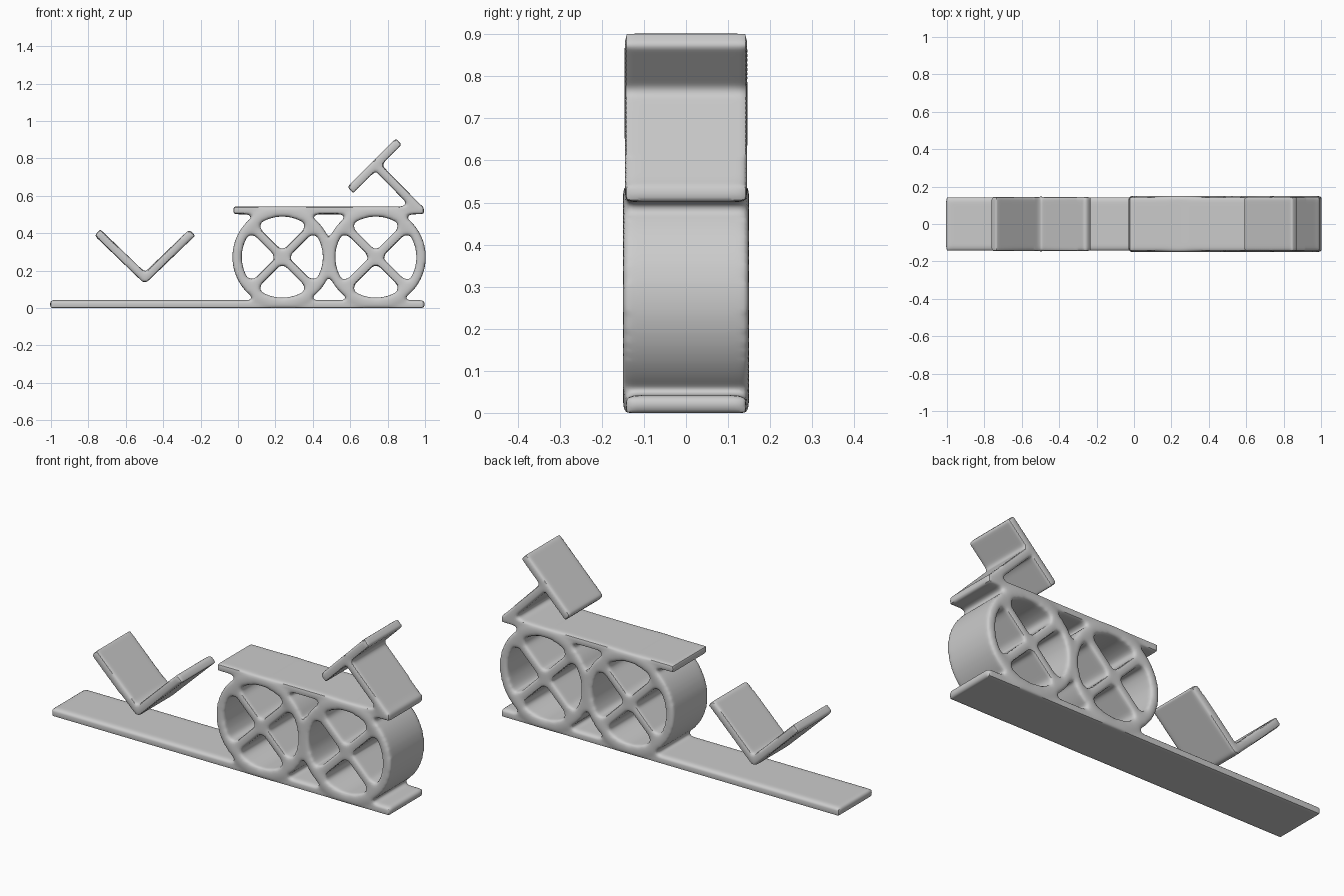
import bpy
import bmesh
import math
from mathutils import Vector

cube = bpy.data.objects.get("Cube")
if cube:
    bpy.data.objects.remove(cube)

gray = bpy.data.materials.new("light gray")
gray.use_nodes = True
gray.diffuse_color = (0.6, 0.6, 0.6, 1)
gray.node_tree.nodes["Principled BSDF"].inputs["Base Color"].default_value = (0.6, 0.6, 0.6, 1)

HALF = 0.146      # half depth of every part
THICK = 0.046     # slab thickness


def prism(bm, outline, half=HALF):
    """Extrude a closed x-z outline along y."""
    front = [bm.verts.new((x, -half, z)) for x, z in outline]
    back = [bm.verts.new((x, half, z)) for x, z in outline]
    n = len(outline)
    bm.faces.new(front)
    bm.faces.new(back[::-1])
    for i in range(n):
        j = (i + 1) % n
        bm.faces.new((front[j], front[i], back[i], back[j]))


def slab(bm, a, b, thick=THICK, flare=0, half=HALF):
    """Plate between two x-z points, optionally flaring at both ends."""
    a, b = Vector(a), Vector(b)
    d = (b - a).normalized()
    n = Vector((-d.y, d.x)) * thick / 2
    side = [a + n]
    if flare:
        f = n.normalized() * flare
        side = [a + n + f, a + n + d * flare * 1.3, b + n - d * flare * 1.3, b + n + f]
    else:
        side.append(b + n)
    mid = (a + b) / 2
    prism(bm, side + [2 * mid - p for p in side], half)


def ring(bm, cx, cz, outer, inner, half=HALF, steps=64):
    """Open wheel rim with its axis along y."""
    loops = []
    for r, y in ((outer, -half), (outer, half), (inner, half), (inner, -half)):
        loops.append([bm.verts.new((cx + r * math.cos(t), y, cz + r * math.sin(t)))
                      for t in (2 * math.pi * k / steps for k in range(steps))])
    for m in range(4):
        p, q = loops[m], loops[(m + 1) % 4]
        for i in range(steps):
            j = (i + 1) % steps
            bm.faces.new((p[i], p[j], q[j], q[i]))


def finish(bm, name, voxel=0.011, rounds=7):
    """Fuse the overlapping plates into one softly rounded body."""
    bmesh.ops.recalc_face_normals(bm, faces=bm.faces)
    mesh = bpy.data.meshes.new(name)
    bm.to_mesh(mesh)
    bm.free()
    obj = bpy.data.objects.new(name, mesh)
    bpy.context.collection.objects.link(obj)
    bpy.ops.object.select_all(action='DESELECT')
    obj.select_set(True)
    bpy.context.view_layer.objects.active = obj
    fuse = obj.modifiers.new("fuse", 'REMESH')
    fuse.mode = 'VOXEL'
    fuse.voxel_size = voxel
    soft = obj.modifiers.new("soften", 'SMOOTH')
    soft.factor = 0.5
    soft.iterations = rounds
    for mod in ("fuse", "soften"):
        bpy.ops.object.modifier_apply(modifier=mod)
    obj.data.materials.clear()
    obj.data.materials.append(gray)
    bpy.ops.object.shade_smooth_by_angle(angle=math.radians(40))
    return obj


# Base plank, wheels, deck and raised handle form one fused frame
bm = bmesh.new()
slab(bm, (-1.005, 0.021), (1.0, 0.021), 0.042, half=0.143)
slab(bm, (-0.025, 0.522), (0.995, 0.522), 0.042, half=0.143)
for cx in (0.237, 0.737):
    cz, reach = 0.272, 0.235
    ring(bm, cx, cz, 0.267, 0.217, half=0.15)
    # Crossed spokes
    k = reach * math.sqrt(0.5)
    for s in (1, -1):
        slab(bm, (cx - k, cz - s * k), (cx + k, cz + s * k), 0.046, flare=0.038)
    # Hub thickening
    prism(bm, [(cx + 0.048 * math.cos(t), cz + 0.048 * math.sin(t))
               for t in (math.pi / 2 * q for q in range(4))])
# Handle post and crossbar
slab(bm, (0.975, 0.52), (0.735, 0.765))
slab(bm, (0.6, 0.63), (0.86, 0.89))
finish(bm, "cart_frame")

# Loose angled seat shaped like a V
bm = bmesh.new()
for s in (1, -1):
    slab(bm, (-0.498 - s * 0.01, 0.15), (-0.498 + s * 0.254, 0.404))
finish(bm, "angled_seat")
